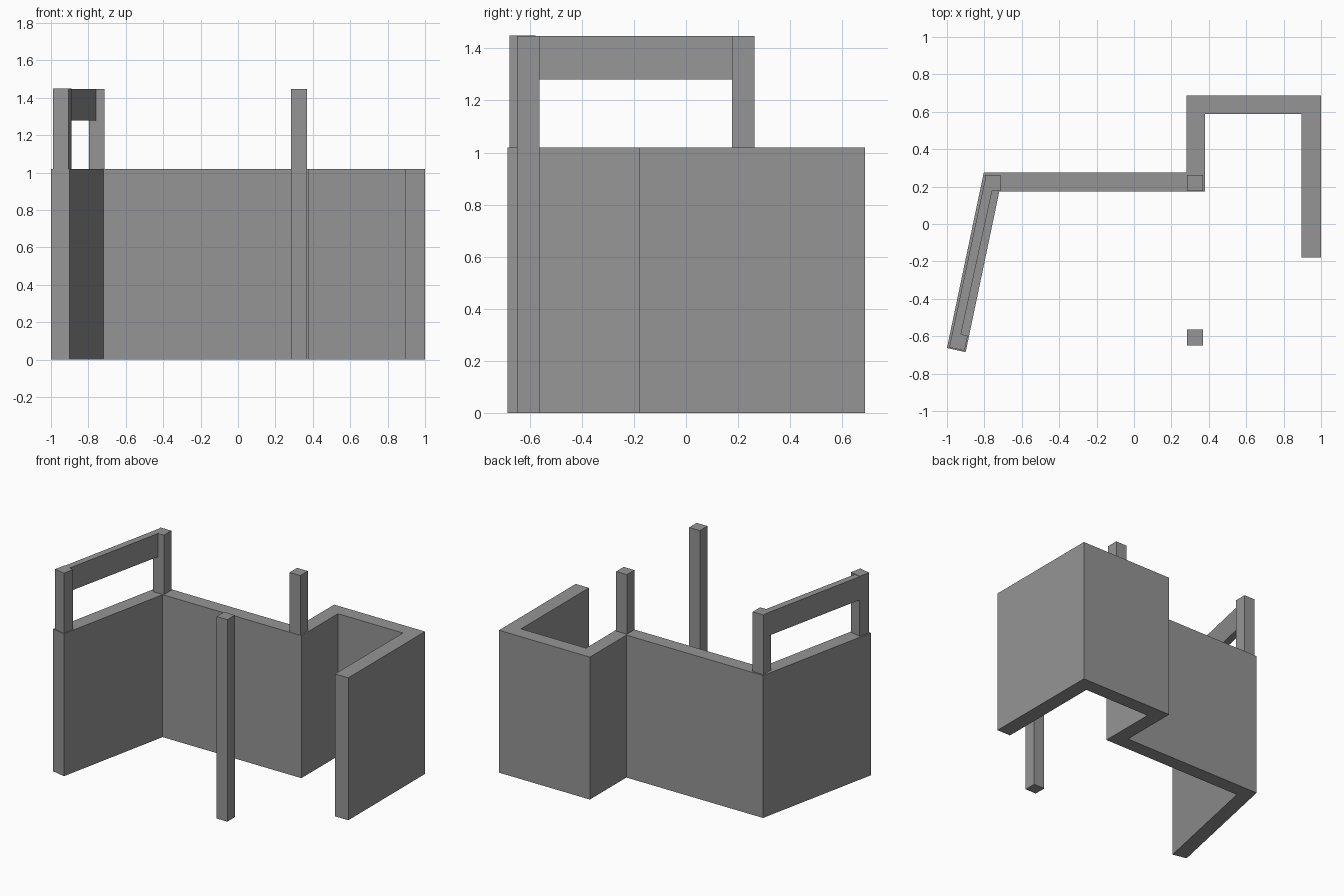
import bpy, bmesh

cube = bpy.data.objects.get("Cube")
if cube:
    bpy.data.objects.remove(cube, do_unlink=True)

grey = bpy.data.materials.new("plain_grey")
grey.use_nodes = True
colour = (0.3, 0.3, 0.3, 1)
grey.diffuse_color = colour
grey.node_tree.nodes["Principled BSDF"].inputs["Base Color"].default_value = colour


def prism(name, outline, bottom, top):
    """Extrude a plan outline between two heights."""
    bm = bmesh.new()
    face = bm.faces.new([bm.verts.new((x, y, bottom)) for x, y in outline])
    ext = bmesh.ops.extrude_face_region(bm, geom=[face])
    verts = [v for v in ext["geom"] if isinstance(v, bmesh.types.BMVert)]
    bmesh.ops.translate(bm, verts=verts, vec=(0, 0, top - bottom))
    bmesh.ops.recalc_face_normals(bm, faces=bm.faces)
    mesh = bpy.data.meshes.new(name)
    bm.to_mesh(mesh)
    bm.free()
    mesh.materials.append(grey)
    obj = bpy.data.objects.new(name, mesh)
    bpy.context.collection.objects.link(obj)
    return obj


def square(x, y, half=0.0425):
    return [(x - half, y - half), (x + half, y - half),
            (x + half, y + half), (x - half, y + half)]


WALL_TOP, POST_TOP = 1.02, 1.447

# Continuous zigzag parapet wall
prism("parapet_wall", [
    (-1, -0.663), (-0.803, 0.275), (0.28, 0.275), (0.28, 0.688),
    (1, 0.688), (1, -0.18), (0.895, -0.18), (0.895, 0.588),
    (0.38, 0.588), (0.38, 0.175), (-0.72, 0.175), (-0.9, -0.685)], 0, WALL_TOP)

# Upright posts
prism("corner_post", square(-0.755, 0.22), WALL_TOP, POST_TOP)
prism("middle_post", square(0.327, 0.22), WALL_TOP, POST_TOP)
prism("free_standing_post", square(0.327, -0.606), 0, POST_TOP)

# Post turned to follow the slanted wall
prism("end_post", [(-0.988, -0.66), (-0.906, -0.678),
                   (-0.889, -0.597), (-0.971, -0.579)], WALL_TOP, 1.45)

# Top rail between the slanted wall's posts
prism("top_rail", [(-0.971, -0.58), (-0.925, -0.59),
                   (-0.758, 0.18), (-0.797, 0.235)], 1.28, POST_TOP)
